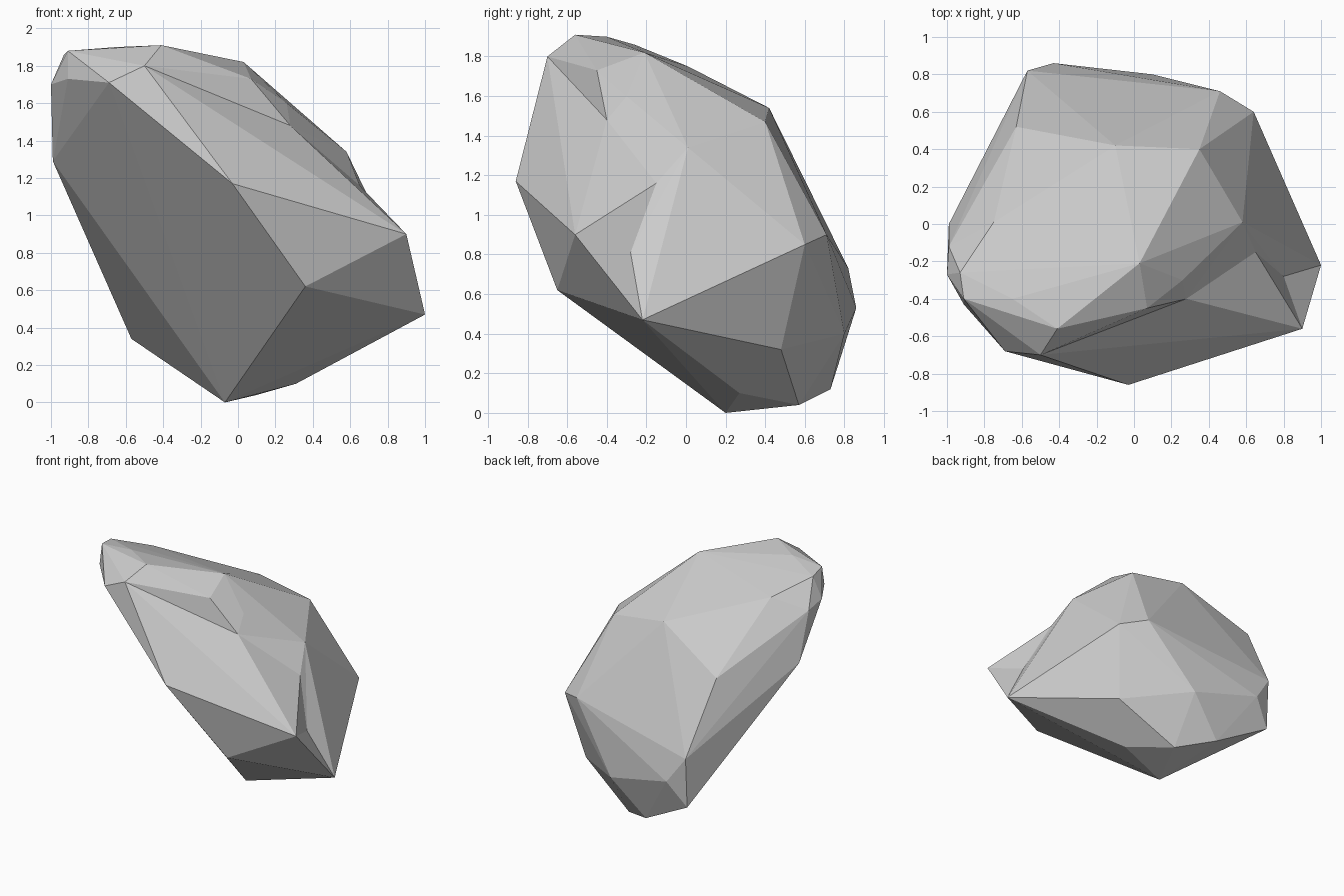
import bpy, bmesh
from mathutils import Vector
from mathutils.geometry import intersect_point_line

if "Cube" in bpy.data.objects:
    bpy.data.objects.remove(bpy.data.objects["Cube"])

# Main corners of the boulder, grouped by region
TOP = [(-.41, -.56, 1.91), (-.50, -.70, 1.80), (-.91, -.40, 1.88), (-.65, -.40, 1.90),
       (-.93, -.26, 1.86), (.03, -.21, 1.82), (-.03, -.40, 1.76), (.07, -.45, 1.73),
       (-.75, .01, 1.75), (-.10, .42, 1.54), (.35, .40, 1.47)]
LEFT = [(-1, -.27, 1.70), (-.91, -.43, 1.73), (-.69, -.68, 1.71), (-.99, -.12, 1.66),
        (-.99, 0, 1.29), (-.63, .52, 1.27)]
RIGHT = [(.58, .01, 1.34), (.90, -.56, .90), (1, -.22, .47), (.64, .60, .85), (.54, .48, .32)]
FRONT = [(-.03, -.86, 1.17), (.36, -.65, .62)]
BACK = [(.46, .71, .90), (.10, .80, .40), (-.43, .86, .53), (-.57, .82, .73), (-.57, .80, .34)]
BASE = [(-.07, .20, 0), (.31, .27, .10), (.10, .57, .04), (-.16, .73, .12)]

# Chipped hollows on the right side
CHIPS = [(.28, -.40, 1.48), (.26, -.30, 1.60), (.65, -.15, 1.16), (.80, -.28, .81)]


def edge_distance(edge, p):
    a, b = (v.co for v in edge.verts)
    q, t = intersect_point_line(p, a, b)
    t = max(0, min(1, t))
    return (p - a.lerp(b, t)).length


def chip(bm, point):
    """Merge the two facets beside the nearest edge and push their centre to point."""
    p = Vector(point)
    edge = min(bm.edges, key=lambda e: edge_distance(e, p))
    sides = list(edge.link_faces)
    face = bmesh.utils.face_join(sides) or sides[0]
    corners = list(face.verts)
    bm.faces.remove(face)
    centre = bm.verts.new(p)
    for a, b in zip(corners, corners[1:] + corners[:1]):
        bm.faces.new((a, b, centre))


# Boulder: convex body with chips
bm = bmesh.new()
for co in TOP + LEFT + RIGHT + FRONT + BACK + BASE:
    bm.verts.new(co)
bmesh.ops.convex_hull(bm, input=bm.verts[:])
bmesh.ops.delete(bm, geom=[v for v in bm.verts if not v.link_faces], context='VERTS')
bmesh.ops.delete(bm, geom=[e for e in bm.edges if not e.link_faces], context='EDGES')
for point in CHIPS:
    chip(bm, point)
bmesh.ops.recalc_face_normals(bm, faces=bm.faces[:])

mesh = bpy.data.meshes.new("boulder")
bm.to_mesh(mesh)
bm.free()
bpy.context.collection.objects.link(bpy.data.objects.new("boulder", mesh))
